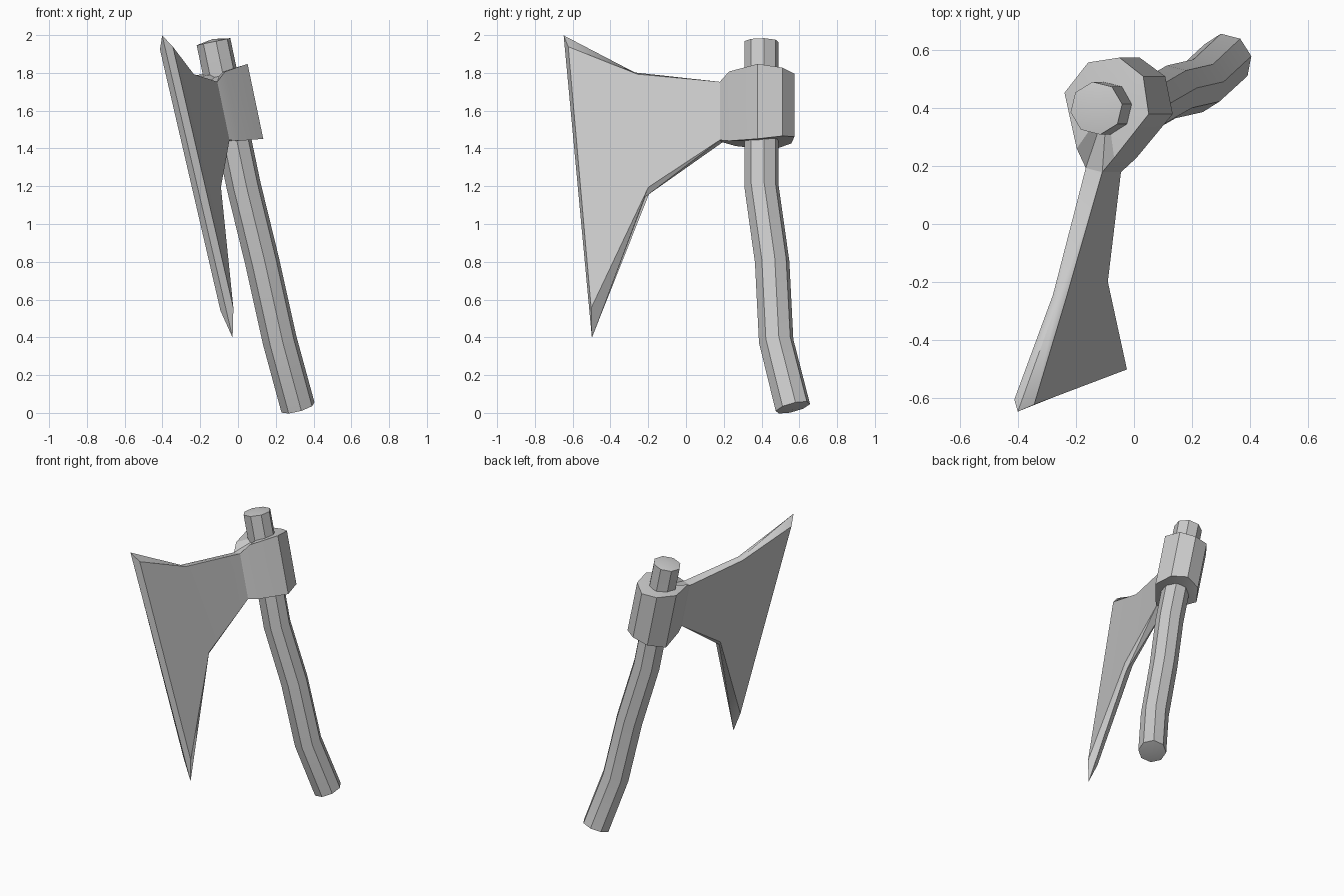
import bpy, bmesh, math
from mathutils import Matrix, Vector

cube = bpy.data.objects.get("Cube")
if cube:
    bpy.data.objects.remove(cube, do_unlink=True)

# Tilted frame: x = toward the cutting edge, y = sideways, z = along the handle
up = Vector((-0.205, 0, 0.979)).normalized()
fwd = Vector((-0.235, -0.971, -0.049)).normalized()
side = up.cross(fwd)
frame = Matrix((fwd, side, up)).transposed().to_4x4()
frame.translation = (-0.06, 0.39, 1.62)

grey = bpy.data.materials.new("plain grey")
grey.use_nodes = True
colour = (0.6, 0.6, 0.6, 1)
grey.diffuse_color = colour
grey.node_tree.nodes["Principled BSDF"].inputs["Base Color"].default_value = colour


def finish(bm, name, angle):
    bmesh.ops.recalc_face_normals(bm, faces=bm.faces)
    bm.transform(frame)
    mesh = bpy.data.meshes.new(name)
    bm.to_mesh(mesh)
    bm.free()
    mesh.materials.append(grey)
    obj = bpy.data.objects.new(name, mesh)
    bpy.context.collection.objects.link(obj)
    bpy.ops.object.select_all(action="DESELECT")
    obj.select_set(True)
    bpy.context.view_layer.objects.active = obj
    bpy.ops.object.shade_smooth_by_angle(angle=math.radians(angle))


def bridge(bm, a, b):
    for i in range(len(a)):
        j = (i + 1) % len(a)
        bm.faces.new((a[i], a[j], b[j], b[i]))


# Handle: octagon swept down a bent path, rings leaning with the path
path = [(-0.01, 0.352), (-0.01, -0.43), (-0.068, -0.841),
        (-0.09, -1.271), (-0.181, -1.635)]
bm = bmesh.new()
rings = []
for k, (f, u) in enumerate(path):
    f0, u0 = path[max(k - 1, 0)]
    f1, u1 = path[min(k + 1, len(path) - 1)]
    lean = (f1 - f0) / (u1 - u0)
    ring = []
    for i in range(8):
        a = math.tau * (i + 0.5) / 8
        x, y = 0.092 * math.cos(a), 0.092 * math.sin(a)
        ring.append(bm.verts.new((f + x, y, u - lean * x)))
    rings.append(ring)
for a, b in zip(rings, rings[1:]):
    bridge(bm, a, b)
for ring, (f, u), rise in ((rings[0], path[0], 0.015), (rings[-1], path[-1], -0.01)):
    tip = bm.verts.new((f, 0, u + rise))
    for i in range(8):
        bm.faces.new((ring[i], ring[(i + 1) % 8], tip))
finish(bm, "handle", 40)

# Head socket: faceted collar, (forward, half width, top, bottom)
half = [(0.21, 0.03, 0.14, -0.175), (0.15, 0.068, 0.185, -0.19),
        (-0.027, 0.153, 0.2, -0.205), (-0.148, 0.1, 0.185, -0.185)]
loop = half + [(-0.19, 0, 0.17, -0.17)] + [(f, -n, t, b) for f, n, t, b in reversed(half)]
bm = bmesh.new()
top = [bm.verts.new((f, n, t)) for f, n, t, b in loop]
bottom = [bm.verts.new((f, n, b)) for f, n, t, b in loop]
bridge(bm, top, bottom)
for ring, height in ((top, 0.185), (bottom, -0.185)):
    centre = bm.verts.new((-0.02, 0, height))
    for i in range(len(ring)):
        bm.faces.new((ring[i], ring[(i + 1) % len(ring)], centre))
finish(bm, "head_socket", 25)

# Blade: centre outline with a thicker, chamfered body on both sides
bm = bmesh.new()
notch_t, tip_t, tip_b, notch_b = [
    bm.verts.new((f, 0, u)) for f, u in
    ((0.681, 0.22), (1.069, 0.44), (0.915, -1.203), (0.624, -0.455))]
roots = []
for s in (1, -1):
    root_t, in_t, edge_t, edge_b, in_b, root_b = [
        bm.verts.new((f, s * n, u)) for f, n, u in
        ((0.21, 0.03, 0.14), (0.66, 0.024, 0.205), (1.035, 0.036, 0.37),
         (0.91, 0.036, -1.05), (0.6, 0.028, -0.41), (0.21, 0.03, -0.175))]
    for face in ((root_t, in_t, in_b, root_b), (in_t, edge_t, edge_b, in_b),
                 (edge_t, tip_t, tip_b, edge_b), (root_t, notch_t, in_t),
                 (notch_t, tip_t, edge_t, in_t), (root_b, in_b, notch_b),
                 (in_b, edge_b, tip_b, notch_b)):
        bm.faces.new(face)
    roots.append((root_t, root_b))
(ta, ba), (tb, bb) = roots
bm.faces.new((ta, tb, notch_t))
bm.faces.new((ba, notch_b, bb))
bm.faces.new((ta, ba, bb, tb))
finish(bm, "blade", 30)
